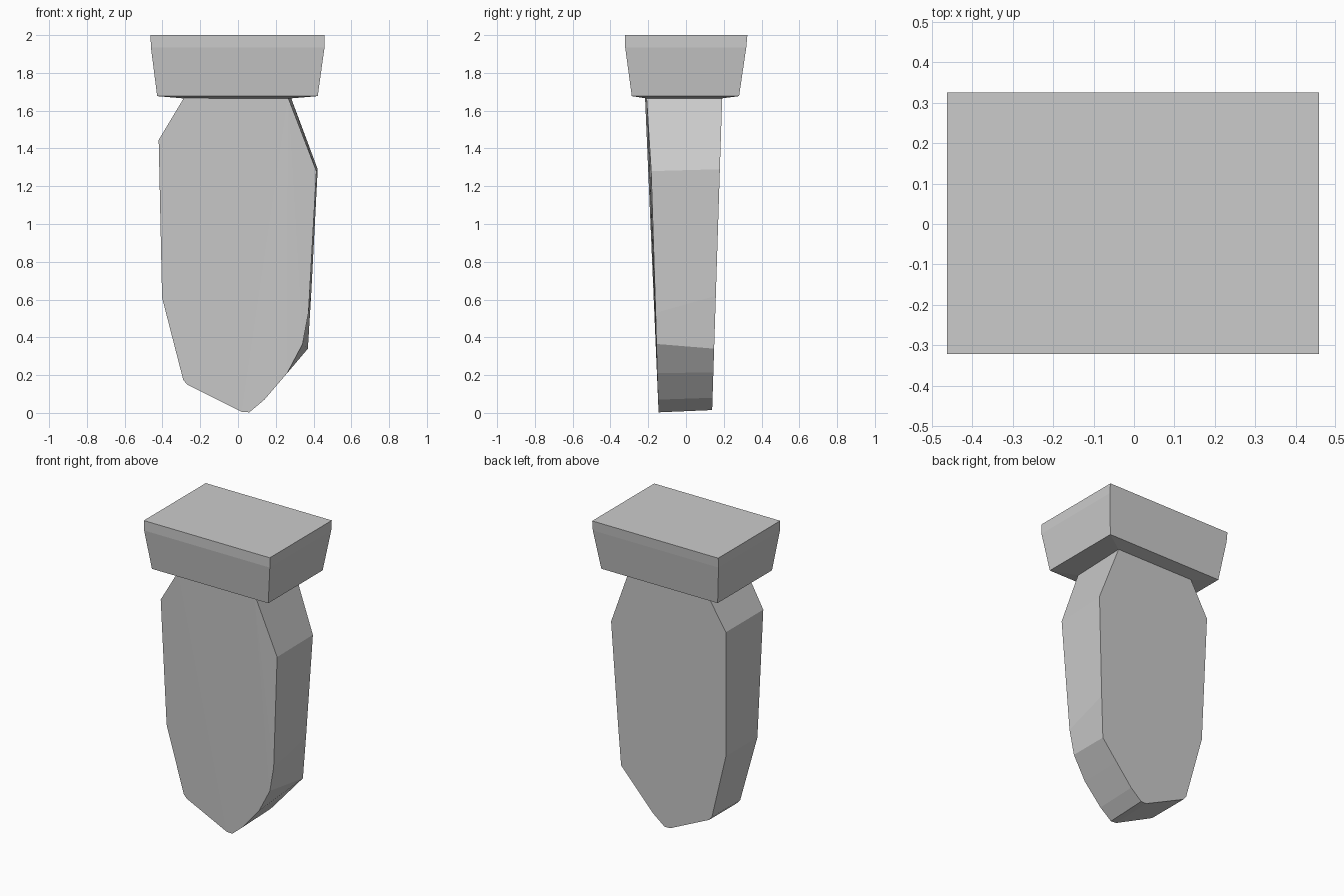
import bpy
import bmesh

if "Cube" in bpy.data.objects:
    bpy.data.objects.remove(bpy.data.objects["Cube"])


def loft(name, rings):
    """Skin a closed solid through rings that share a point count."""
    bm = bmesh.new()
    loops = [[bm.verts.new(p) for p in ring] for ring in rings]
    for a, b in zip(loops, loops[1:]):
        for i in range(len(a)):
            j = (i + 1) % len(a)
            bm.faces.new((a[i], a[j], b[j], b[i]))
    bm.faces.new(loops[0])
    bm.faces.new(loops[-1])
    bmesh.ops.triangulate(bm, faces=[f for f in bm.faces if len(f.verts) > 4])
    bmesh.ops.recalc_face_normals(bm, faces=bm.faces)
    mesh = bpy.data.meshes.new(name)
    bm.to_mesh(mesh)
    bm.free()
    obj = bpy.data.objects.new(name, mesh)
    bpy.context.collection.objects.link(obj)
    return obj


def rect(x0, x1, y0, y1, z):
    return [(x0, y0, z), (x1, y0, z), (x1, y1, z), (x0, y1, z)]


# Flared rectangular cap with a thin upper rim and a shallow underside slope
loft("cap", [
    rect(-0.463, 0.458, -0.322, 0.325, 2.0),
    rect(-0.461, 0.458, -0.322, 0.319, 1.935),
    rect(-0.428, 0.422, -0.287, 0.281, 1.677),
    rect(-0.29, 0.28, -0.21, 0.19, 1.665),
])

# Chipped stone body: the left and tip outline is shared by both broad faces
left_and_tip = [(-0.285, 1.67), (-0.42, 1.445), (-0.402, 0.61), (-0.29, 0.175),
                (-0.27, 0.15), (0.02, 0.005)]
front_right = [(0.06, 0.003), (0.14, 0.07), (0.26, 0.21), (0.342, 0.365),
               (0.373, 0.53), (0.415, 1.28), (0.265, 1.67)]
back_right = [(0.06, 0.015), (0.14, 0.08), (0.26, 0.215), (0.37, 0.34),
              (0.387, 0.62), (0.422, 1.29), (0.28, 1.67)]


def front_y(x, z):
    # Tapers towards the tip and rolls back slightly at the right edge
    return -0.145 - 0.043 * z + 0.05 * max(0, x - 0.1) * min(1, z)


def back_y(x, z):
    return 0.138 + 0.032 * z


front = [(x, front_y(x, z), z) for x, z in left_and_tip + front_right]
back = [(x, back_y(x, z), z + (0.01 if z < 0.01 else 0))
        for x, z in left_and_tip + back_right]
loft("body", [front, back])
